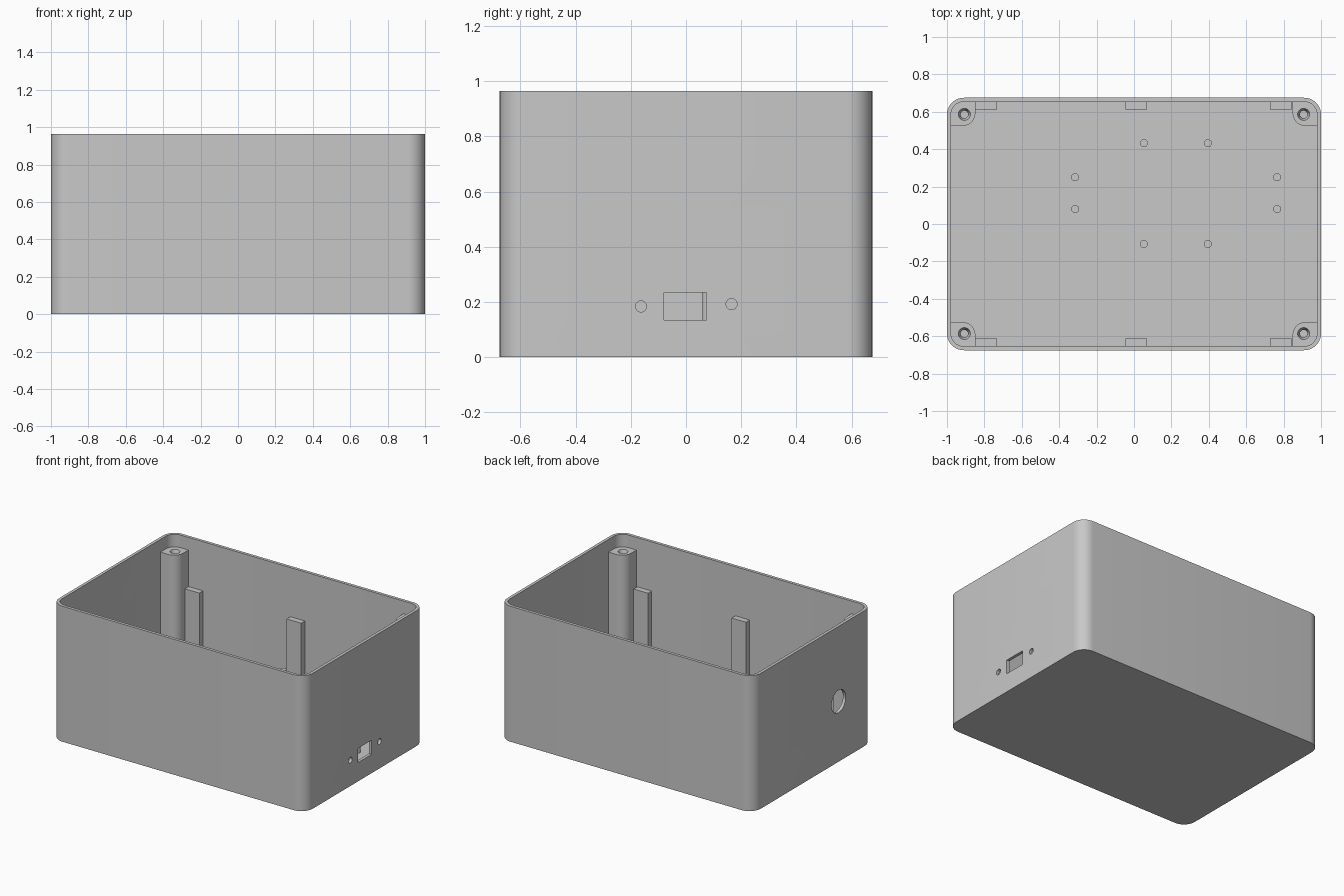
import bpy, bmesh
from math import sin, cos, pi, radians
from mathutils import Matrix, Vector

if "Cube" in bpy.data.objects:
    bpy.data.objects.remove(bpy.data.objects["Cube"], do_unlink=True)

HX, HY, HEIGHT = 1.0, 0.675, 0.965   # half length, half width, height
WALL, RADIUS = 0.0215, 0.09          # wall thickness, corner radius
POST_TOP, RIB_TOP, PEG_TOP = 0.875, 0.615, 0.35

grey = bpy.data.materials.new("plain_grey")
grey.use_nodes = True
colour = (0.58, 0.58, 0.58, 1)
grey.diffuse_color = colour
grey.node_tree.nodes["Principled BSDF"].inputs["Base Color"].default_value = colour


def finish(bm, name):
    bmesh.ops.recalc_face_normals(bm, faces=bm.faces)
    mesh = bpy.data.meshes.new(name)
    bm.to_mesh(mesh)
    bm.free()
    mesh.materials.append(grey)
    obj = bpy.data.objects.new(name, mesh)
    bpy.context.collection.objects.link(obj)
    return obj


def smooth(obj):
    bpy.ops.object.select_all(action="DESELECT")
    obj.select_set(True)
    bpy.context.view_layer.objects.active = obj
    bpy.ops.object.shade_smooth_by_angle(angle=radians(30))


def outline(x0, x1, y0, y1, radii, steps=10):
    """Rectangle with one radius per corner, starting at (x1, y1), anticlockwise."""
    points = []
    corners = [(x1, y1, -1, -1), (x0, y1, 1, -1), (x0, y0, 1, 1), (x1, y0, -1, 1)]
    for i, (x, y, dx, dy) in enumerate(corners):
        r = radii[i]
        if r == 0:
            points.append((x, y))
            continue
        for k in range(steps + 1):
            a = pi / 2 * (i + k / steps)
            points.append((x + dx * r + r * cos(a), y + dy * r + r * sin(a)))
    return points


def ring(bm, points, z):
    return [bm.verts.new((x, y, z)) for x, y in points]


def bridge(bm, a, b):
    for i in range(len(a)):
        j = (i + 1) % len(a)
        bm.faces.new((a[i], a[j], b[j], b[i]))


def prism(name, points, z0, z1):
    bm = bmesh.new()
    low, high = ring(bm, points, z0), ring(bm, points, z1)
    bridge(bm, low, high)
    bm.faces.new(low)
    bm.faces.new(high)
    return finish(bm, name)


def cylinder(name, centre, r1, r2, depth, along_x=False):
    bm = bmesh.new()
    turn = Matrix.Rotation(pi / 2, 4, "Y") if along_x else Matrix()
    bmesh.ops.create_cone(bm, cap_ends=True, segments=32, radius1=r1, radius2=r2,
                          depth=depth, matrix=Matrix.Translation(Vector(centre)) @ turn)
    return finish(bm, name)


def cut(obj, cutter):
    cutter.hide_render = True
    mod = obj.modifiers.new("cut", "BOOLEAN")
    mod.operation, mod.solver, mod.object = "DIFFERENCE", "EXACT", cutter
    bpy.context.view_layer.objects.active = obj
    bpy.ops.object.modifier_apply(modifier=mod.name)
    bpy.data.objects.remove(cutter, do_unlink=True)


# Open box: outer skin, rim, inner skin and floor
bm = bmesh.new()
outer = outline(-HX, HX, -HY, HY, [RADIUS] * 4)
inner = outline(-HX + WALL, HX - WALL, -HY + WALL, HY - WALL, [RADIUS - WALL] * 4)
rings = [ring(bm, outer, 0), ring(bm, outer, HEIGHT),
         ring(bm, inner, HEIGHT), ring(bm, inner, WALL)]
for a, b in zip(rings, rings[1:]):
    bridge(bm, a, b)
bm.faces.new(rings[0])
bm.faces.new(rings[-1])
box = finish(bm, "box_shell")

# Socket opening with its two screw holes, and the round cable hole opposite
cut(box, prism("socket_cutter", outline(0.9, 1.1, -0.08, 0.075, [0] * 4), 0.134, 0.235))
for y, z in ((-0.163, 0.184), (0.165, 0.192)):
    cut(box, cylinder("screw_cutter", (HX, y, z), 0.02, 0.02, 0.2, True))
cut(box, cylinder("cable_cutter", (-HX, -0.29, 0.43), 0.08, 0.08, 0.2, True))
smooth(box)

# Corner screw posts with countersunk bores, and ribs on the long walls
MID = WALL / 2
for sy, side in ((-1, "front"), (1, "back")):
    for sx, hand in ((-1, "right"), (1, "left")):
        shape = outline(0.848, HX - MID, 0.524, HY - MID, [RADIUS - MID, 0, 0.07, 0])
        post = prism(f"{side}_{hand}_screw_post",
                     [(sx * x, sy * y) for x, y in shape], MID, POST_TOP)
        x, y = sx * 0.907, sy * 0.586
        cut(post, cylinder("bore_cutter", (x, y, POST_TOP - 0.1), 0.02, 0.02, 0.3))
        cut(post, cylinder("sink_cutter", (x, y, POST_TOP - 0.018), 0.018, 0.033, 0.04))
        smooth(post)
    for x, place in ((-0.79, "right"), (0.0125, "middle"), (0.785, "left")):
        ys = sorted((sy * 0.612, sy * (HY - MID)))
        prism(f"{side}_{place}_rib", outline(x - 0.057, x + 0.057, *ys, [0] * 4),
              MID, RIB_TOP)

# Two sets of four slim board pegs
for label, xs, ys in (("long_board", (-0.315, 0.765), (0.08, 0.25)),
                      ("square_board", (0.053, 0.395), (-0.107, 0.432))):
    for x in xs:
        for y in ys:
            smooth(cylinder(f"{label}_peg", (x, y, (PEG_TOP + MID) / 2),
                            0.021, 0.021, PEG_TOP - MID))
